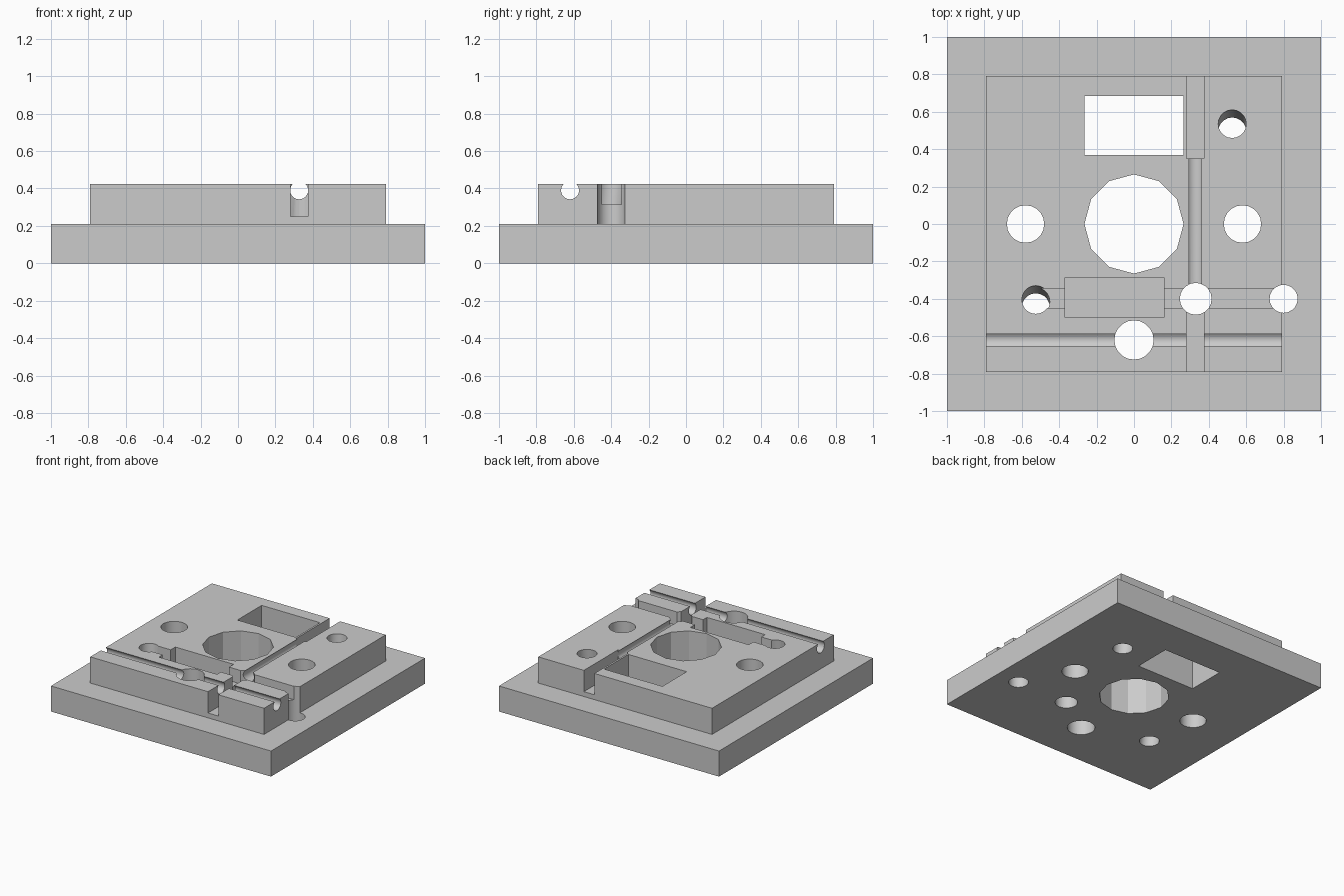
import bpy
import math

cube = bpy.data.objects.get("Cube")
if cube:
    bpy.data.objects.remove(cube, do_unlink=True)

BASE_TOP, TOP = 0.21, 0.425

grey = bpy.data.materials.new("plain grey")
grey.use_nodes = True
colour = (0.6, 0.6, 0.6, 1)
grey.diffuse_color = colour
grey.node_tree.nodes["Principled BSDF"].inputs["Base Color"].default_value = colour


def box(name, x, y, z):
    """Box spanning the given (low, high) ranges."""
    bpy.ops.mesh.primitive_cube_add(size=1, location=[sum(r) / 2 for r in (x, y, z)])
    ob = bpy.context.object
    ob.name = name
    ob.scale = [r[1] - r[0] for r in (x, y, z)]
    bpy.ops.object.transform_apply(location=True, rotation=True, scale=True)
    ob.data.materials.append(grey)
    return ob


def rod(name, centre, radius, length, rotation=(0, 0, 0), sides=20):
    bpy.ops.mesh.primitive_cylinder_add(vertices=sides, radius=radius, depth=length,
                                        location=centre, rotation=rotation)
    ob = bpy.context.object
    ob.name = name
    bpy.ops.object.transform_apply(location=True, rotation=True, scale=True)
    ob.data.materials.append(grey)
    return ob


def combine(target, tool, operation):
    """Apply a boolean and discard the tool."""
    mod = target.modifiers.new(tool.name, 'BOOLEAN')
    mod.object, mod.operation, mod.solver = tool, operation, 'EXACT'
    bpy.context.view_layer.objects.active = target
    bpy.ops.object.modifier_apply(modifier=mod.name)
    bpy.data.objects.remove(tool, do_unlink=True)


# Square base with a smaller raised block
plate = box("stepped_plate", (-1, 1), (-1, 1), (0, BASE_TOP))
block = box("raised_block", (-0.79, 0.79), (-0.79, 0.79), (0.1, TOP))
combine(plate, block, 'UNION')

cutters = []

# Straight through holes: x, y, radius, sides
for x, y, r, sides in ((0, 0, 0.265, 12), (-0.58, 0, 0.1, 20), (0.58, 0, 0.1, 20),
                       (0, -0.62, 0.105, 20), (0.33, -0.4, 0.085, 20),
                       (0.8, -0.4, 0.075, 20)):
    cutters.append(rod("through_hole", (x, y, 0.2), r, 1, sides=sides))

# Slanted through holes, leaning back towards the top
lean = math.radians(5.5)
for x, y in ((0.525, 0.535), (-0.525, -0.405)):
    middle = y - (TOP - 0.2) * math.tan(lean)
    cutters.append(rod("slanted_hole", (x, middle, 0.2), 0.075, 1, (-lean, 0, 0)))

# Rectangular window, recess and square-sided channels
cutters += [
    box("window", (-0.265, 0.265), (0.37, 0.685), (-0.2, 0.6)),
    box("recess", (-0.37, 0.16), (-0.5, -0.285), (0.263, 0.6)),
    box("cross_channel", (-0.525, 0.85), (-0.45, -0.345), (0.315, 0.6)),
    box("back_channel", (0.28, 0.375), (0.35, 0.9), (0.25, 0.6)),
    box("front_channel", (0.28, 0.375), (-0.9, -0.4), (0.25, 0.6)),
]

# Round-bottomed grooves
quarter = math.pi / 2
cutters += [
    rod("long_groove", (0.327, 0, 0.39), 0.048, 0.9, (quarter, 0, 0), 24),
    rod("front_groove", (0, -0.62, 0.39), 0.048, 2, (0, quarter, 0), 24),
]

for cutter in cutters:
    combine(plate, cutter, 'DIFFERENCE')

bpy.ops.object.select_all(action='DESELECT')
plate.select_set(True)
bpy.context.view_layer.objects.active = plate
bpy.ops.object.shade_smooth_by_angle(angle=math.radians(25))
